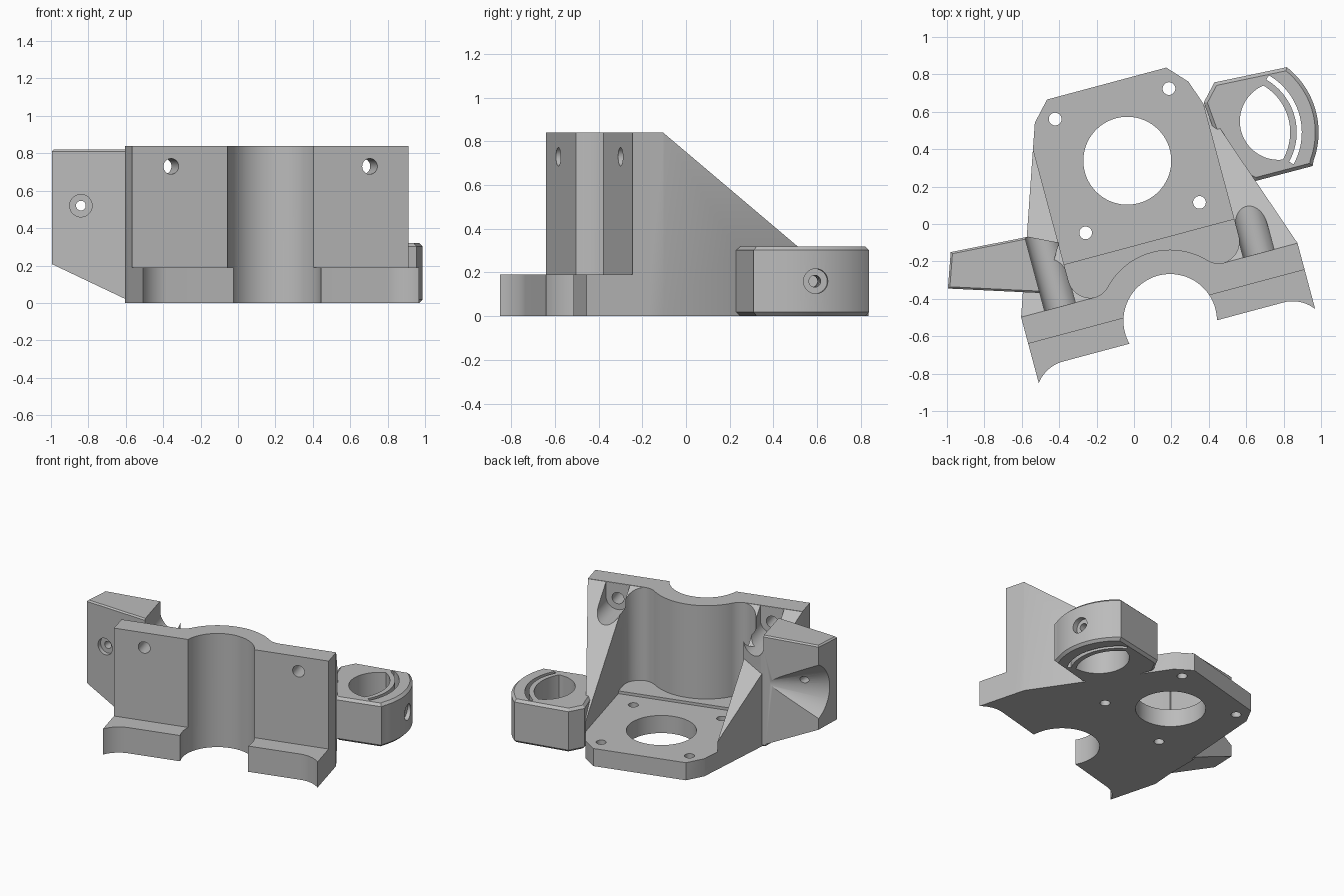
import bpy, bmesh, math
from mathutils import Vector, Matrix

if "Cube" in bpy.data.objects:
    bpy.data.objects.remove(bpy.data.objects["Cube"])

TURN = math.radians(15)          # the bracket body is turned about z
SHIFT = 0.053                    # body symmetry line in its turned frame
BODY = Matrix.Rotation(TURN, 4, 'Z') @ Matrix.Translation((SHIFT, 0, 0))
WORLD = Matrix.Identity(4)

grey = bpy.data.materials.new("grey_plastic")
grey.diffuse_color = (0.5, 0.5, 0.5, 1)
grey.use_nodes = True
grey.node_tree.nodes["Principled BSDF"].inputs["Base Color"].default_value = grey.diffuse_color


def arc(cx, cy, r, a0, a1, n=24):
    return [(cx + r * math.cos(math.radians(a0 + (a1 - a0) * i / n)),
             cy + r * math.sin(math.radians(a0 + (a1 - a0) * i / n))) for i in range(n + 1)]


def finish(name, bm, mat):
    bmesh.ops.remove_doubles(bm, verts=bm.verts, dist=1e-5)
    bmesh.ops.recalc_face_normals(bm, faces=bm.faces)
    me = bpy.data.meshes.new(name)
    bm.to_mesh(me)
    bm.free()
    me.transform(mat)
    me.materials.append(grey)
    ob = bpy.data.objects.new(name, me)
    bpy.context.collection.objects.link(ob)
    return ob


def prism(name, pts, z0, z1, mat=WORLD, bevel=0.0):
    bm = bmesh.new()
    f = bm.faces.new([bm.verts.new((x, y, z0)) for x, y in pts])
    new = bmesh.ops.extrude_face_region(bm, geom=[f])['geom']
    bmesh.ops.translate(bm, vec=(0, 0, z1 - z0), verts=[g for g in new if isinstance(g, bmesh.types.BMVert)])
    if bevel:
        rim = [e for e in bm.edges if abs(e.verts[0].co.z - e.verts[1].co.z) < 1e-6]
        bmesh.ops.bevel(bm, geom=rim, offset=bevel, segments=1, affect='EDGES')
    return finish(name, bm, mat)


def side_prism(name, pts, a, b, along_x, mat=WORLD):
    """Prism of a side profile (horizontal, z), pushed along x or y."""
    bm = bmesh.new()
    rings = [[bm.verts.new((k, h, z) if along_x else (h, k, z)) for h, z in pts] for k in (a, b)]
    bm.faces.new(rings[0])
    bm.faces.new(rings[1])
    for i in range(len(pts)):
        j = (i + 1) % len(pts)
        bm.faces.new((rings[0][i], rings[0][j], rings[1][j], rings[1][i]))
    return finish(name, bm, mat)


def rod(name, p, q, r, mat=WORLD, r2=None, n=40):
    p, q = Vector(p), Vector(q)
    bm = bmesh.new()
    bmesh.ops.create_cone(bm, cap_ends=True, segments=n, radius1=r, radius2=r if r2 is None else r2,
                          depth=(q - p).length)
    m = Matrix.Translation((p + q) / 2) @ (q - p).to_track_quat('Z', 'Y').to_matrix().to_4x4()
    return finish(name, bm, mat @ m)


def combine(ob, other, op='DIFFERENCE'):
    mod = ob.modifiers.new("join", 'BOOLEAN')
    mod.object, mod.operation, mod.solver = other, op, 'EXACT'
    bpy.context.view_layer.objects.active = ob
    bpy.ops.object.modifier_apply(modifier=mod.name)
    bpy.data.objects.remove(other)


def mirrored(half):
    return half + [(-x, y) for x, y in reversed(half)]


# Floor plate and side gussets, sloped down towards the back
bracket = prism("motor_bracket", mirrored([(0.765, -0.40), (0.765, -0.325), (0.47, 0.53),
                                           (0.425, 0.66), (0.33, 0.763)]), 0, 0.84, BODY)
combine(bracket, side_prism("slope_cut", [(-0.327, 0.84), (0.63, 0.13), (1.2, 0.13), (1.2, 1.2), (-0.327, 1.2)],
                            -1, 1, True, BODY))
cavity = [(0.47, 0.9)] + arc(0.35, -0.205, 0.12, 0, -90, 10)
combine(bracket, prism("cavity_cut", mirrored(cavity), 0.13, 1.0, BODY))

# Low step across the floor in front of the motor seat
combine(bracket, prism("floor_step", [(-0.48, -0.36), (0.48, -0.36), (0.48, -0.112), (-0.48, -0.112)],
                       0.05, 0.15, BODY), 'UNION')

# Upright wall with the round bulge behind the bearing channel
a = math.degrees(math.atan2(0.345, 0.362))
half = [(0.765, -0.472), (0.765, -0.325)] + arc(0.362, -0.205, 0.12, 270, 180 + a, 8) \
    + arc(0, -0.55, 0.38, a, 90, 16)[:-1]
combine(bracket, prism("wall", mirrored(half), 0, 0.84, BODY), 'UNION')

# Feet with scooped outer corners
end = math.degrees(math.asin(0.115 / 0.193))
foot = arc(0.61, -0.805, 0.193, 90, end, 10) + [(0.765, -0.42)]
combine(bracket, prism("feet", mirrored(foot), 0, 0.19, BODY), 'UNION')

# Left arm with its sloping underside
arm = prism("sensor_arm", [(-0.995, -0.345), (-0.48, -0.37), (-0.40, -0.1), (-0.565, -0.068), (-0.98, -0.15)],
            0, 0.82, bevel=0.01)
combine(arm, side_prism("underside_cut", [(-1.2, 0.305), (-0.6, 0.02), (-0.55, -0.1), (-1.2, -0.1)], -1, 1, False))
combine(arm, rod("scoop_cut", (-1.03, -0.03, 0.48), (-0.57, -0.04, 0.48), 0.26, r2=0.01, n=64))
combine(arm, rod("arm_head_cut", (-0.84, -0.5, 0.52), (-0.84, -0.32, 0.52), 0.06))
combine(arm, rod("arm_screw_cut", (-0.84, -0.5, 0.52), (-0.84, 0.1, 0.52), 0.026))
combine(bracket, arm, 'UNION')

# Right arm: lens-shaped opening, curved slot and cross screw hole
CX, CY = 0.545, 0.49
eye = prism("eye_arm", [(0.373, 0.65), (0.5, 0.3), (0.65, 0.23), (0.955, 0.31)]
            + arc(CX, CY, 0.442, -20, 52, 24) + [(0.43, 0.757)], 0, 0.32, bevel=0.018)
lens = prism("lens_cut", arc(0.773, 0.55, 0.207, 0, 360, 64)[:-1], -0.1, 0.5)
combine(lens, rod("lens_limit", (CX, CY, -0.2), (CX, CY, 0.6), 0.29, n=96), 'INTERSECT')
combine(eye, lens)
slot = arc(CX, CY, 0.352, -29, 60, 30) + arc(CX, CY, 0.325, 60, -29, 30)
combine(eye, prism("slot_cut", slot, -0.1, 0.5))
combine(eye, rod("eye_head_cut", (1.1, 0.61, 0.16), (0.94, 0.59, 0.16), 0.057))
combine(eye, rod("eye_screw_cut", (1.1, 0.61, 0.16), (0.78, 0.57, 0.16), 0.027))
combine(bracket, eye, 'UNION')

# Bearing channel
combine(bracket, rod("channel_cut", (0, -0.55, -0.2), (0, -0.55, 1.2), 0.25, BODY, n=96))

# Motor opening and its four screw holes
combine(bracket, rod("motor_cut", (0, 0.336, -0.2), (0, 0.336, 0.5), 0.235, BODY, n=80))
for sx in (-1, 1):
    for sy in (-1, 1):
        x, y = sx * 0.315, 0.336 + sy * 0.315
        combine(bracket, rod("screw_cut", (x, y, -0.2), (x, y, 0.5), 0.034, BODY))
        if sy > 0:
            continue
        # Wall screw hole with a head pocket open to the top
        w = sx * 0.55
        combine(bracket, rod("wall_hole_cut", (w, -0.8, 0.73), (w, 0, 0.73), 0.042, BODY))
        r = 0.085
        pocket = [(w + px, pz) for px, pz in arc(0, 0.73, r, 180, 360, 20)] + [(w + r, 1.1), (w - r, 1.1)]
        combine(bracket, side_prism("pocket_cut", pocket, -0.324, 0.4, False, BODY))

bpy.ops.object.select_all(action='DESELECT')
bracket.select_set(True)
bpy.context.view_layer.objects.active = bracket
bpy.ops.object.shade_smooth_by_angle(angle=math.radians(25))
